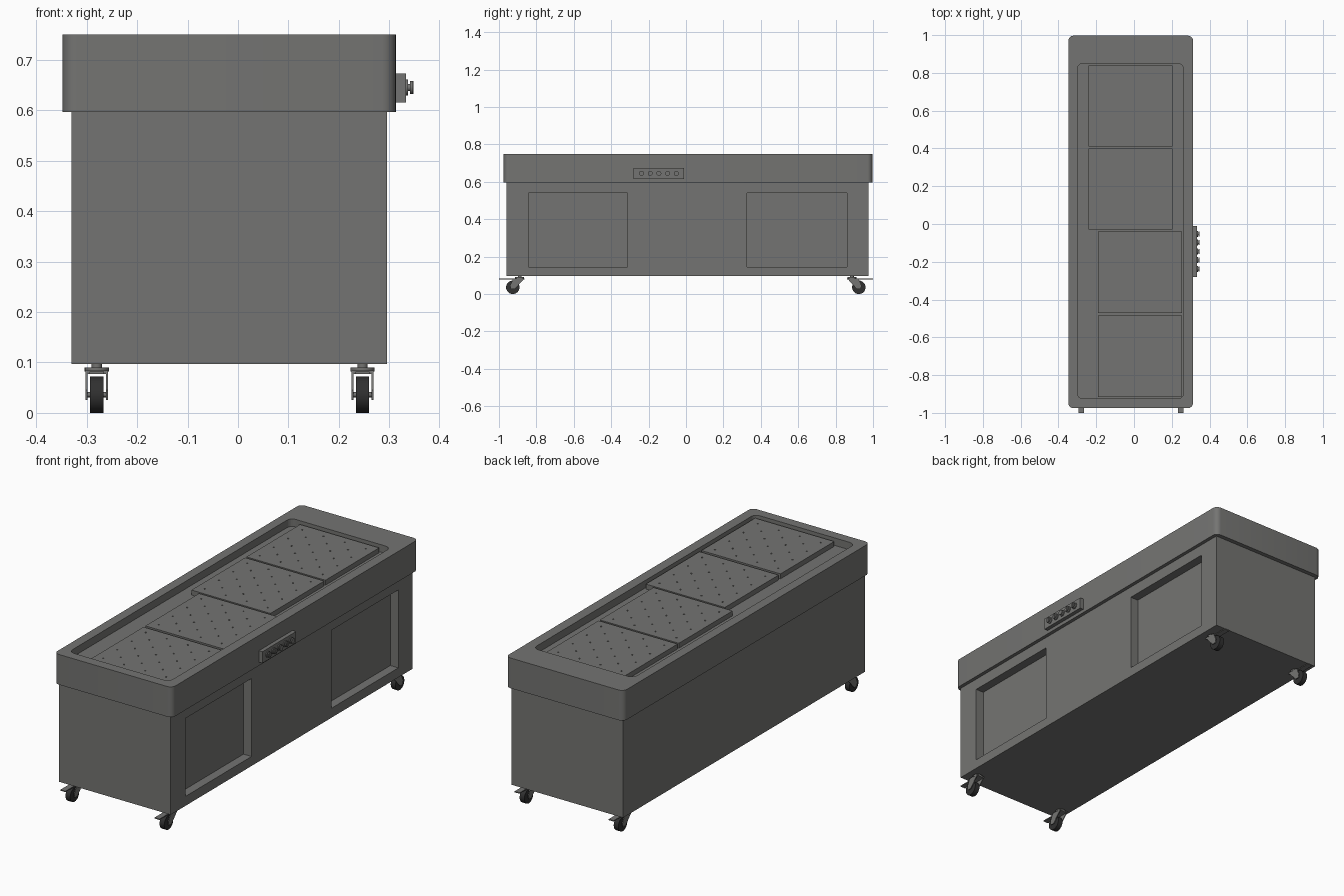
import bpy, bmesh, math
from mathutils import Matrix, Vector

if "Cube" in bpy.data.objects:
    bpy.data.objects.remove(bpy.data.objects["Cube"])

grey = bpy.data.materials.new("grey metal")
grey.diffuse_color = (0.175, 0.175, 0.168, 1)
grey.use_nodes = True
grey.node_tree.nodes["Principled BSDF"].inputs["Base Color"].default_value = grey.diffuse_color
rubber = bpy.data.materials.new("dark rubber")
rubber.diffuse_color = (0.03, 0.03, 0.03, 1)
rubber.use_nodes = True
rubber.node_tree.nodes["Principled BSDF"].inputs["Base Color"].default_value = rubber.diffuse_color


def finish(bm, name, smooth=False, mat=grey):
    bmesh.ops.recalc_face_normals(bm, faces=bm.faces[:])
    me = bpy.data.meshes.new(name)
    bm.to_mesh(me)
    bm.free()
    me.materials.append(mat)
    ob = bpy.data.objects.new(name, me)
    bpy.context.collection.objects.link(ob)
    if smooth:
        bpy.ops.object.select_all(action='DESELECT')
        ob.select_set(True)
        bpy.context.view_layer.objects.active = ob
        bpy.ops.object.shade_smooth_by_angle(angle=math.radians(35))
    return ob


def add_box(bm, x0, x1, y0, y1, z0, z1, round_z=0, seg=6):
    m = Matrix.Translation(((x0 + x1) / 2, (y0 + y1) / 2, (z0 + z1) / 2)) @ \
        Matrix.Diagonal((x1 - x0, y1 - y0, z1 - z0, 1))
    r = bmesh.ops.create_cube(bm, size=1, matrix=m)
    if round_z:
        es = {e for v in r['verts'] for e in v.link_edges
              if abs(e.verts[0].co.z - e.verts[1].co.z) > 1e-5}
        bmesh.ops.bevel(bm, geom=list(es), offset=round_z, segments=seg,
                        affect='EDGES', profile=0.5)


def add_cyl(bm, centre, r, depth, axis='Z', seg=24):
    rot = {'Z': Matrix(), 'X': Matrix.Rotation(math.pi / 2, 4, 'Y')}[axis]
    bmesh.ops.create_cone(bm, cap_ends=True, segments=seg, radius1=r,
                          radius2=r, depth=depth,
                          matrix=Matrix.Translation(centre) @ rot)


def box(name, *a, **k):
    bm = bmesh.new()
    add_box(bm, *a, **k)
    return finish(bm, name, smooth=bool(k.get('round_z')))


def cut(ob, bm):
    cutter = finish(bm, "cutter")
    cutter.hide_render = True
    mod = ob.modifiers.new("cut", 'BOOLEAN')
    mod.operation = 'DIFFERENCE'
    mod.solver = 'EXACT'
    mod.object = cutter
    bpy.ops.object.select_all(action='DESELECT')
    bpy.context.view_layer.objects.active = ob
    ob.select_set(True)
    bpy.ops.object.modifier_apply(modifier=mod.name)
    bpy.data.objects.remove(cutter)


# Cabinet with two recessed door bays on the right side
cabinet = box("cabinet", -0.33, 0.295, -0.96, 0.975, 0.097, 0.60)
bm = bmesh.new()
for y0, y1 in ((-0.842, -0.313), (0.327, 0.862)):
    add_box(bm, 0.25, 0.35, y0, y1, 0.145, 0.54)
cut(cabinet, bm)

# Top rim with shallow tray
rim = box("top_rim", -0.348, 0.313, -0.975, 0.997, 0.597, 0.75, round_z=0.028)
bm = bmesh.new()
add_box(bm, -0.30, 0.262, -0.925, 0.85, 0.712, 0.80, round_z=0.03)
cut(rim, bm)

# Four sliding panels lying in the tray, offset in pairs, with pin holes
for x0, y0 in ((-0.24, 0.41), (-0.24, -0.03), (-0.19, -0.47), (-0.19, -0.915)):
    panel = box("sliding_panel", x0, x0 + 0.443, y0, y0 + 0.43, 0.711, 0.737)
    bm = bmesh.new()
    for row in range(7):
        for col in range(4 - row % 2):
            add_cyl(bm, (x0 + 0.043 + 0.118 * col + 0.059 * (row % 2),
                         y0 + 0.045 + 0.057 * row, 0.737), 0.004, 0.006, seg=8)
    cut(panel, bm)

# Control box with five knobs
box("control_box", 0.30, 0.333, -0.28, -0.01, 0.615, 0.673)
for i in range(5):
    y = -0.238 + 0.0465 * i
    bm = bmesh.new()
    add_cyl(bm, (0.335, y, 0.645), 0.016, 0.005, 'X')
    add_cyl(bm, (0.339, y, 0.645), 0.007, 0.008, 'X', 16)
    add_cyl(bm, (0.344, y, 0.645), 0.013, 0.005, 'X')
    add_box(bm, 0.343, 0.348, y - 0.003, y + 0.003, 0.632, 0.658)
    finish(bm, "control_knob", True)

# Casters: wheel, axle, fork cheeks, swivel plate, stem and brake pedal
profile = [(0.862, 0.084), (0.915, 0.026), (0.935, 0.026), (0.94, 0.045),
           (0.922, 0.084)]
for x in (-0.28, 0.247):
    for s in (-1, 1):
        def Y(d):
            return s * d - 0.001

        def span(a, b):
            return min(Y(a), Y(b)), max(Y(a), Y(b))
        wy = Y(0.925)
        bm = bmesh.new()
        add_cyl(bm, (x, wy, 0.036), 0.036, 0.026, 'X', 32)
        finish(bm, "caster_wheel", True, rubber)
        bm = bmesh.new()
        add_cyl(bm, (x, wy, 0.036), 0.005, 0.044, 'X', 12)
        for cx in (x - 0.02, x + 0.02):
            f = bm.faces.new([bm.verts.new((cx - 0.002, Y(a), z))
                              for a, z in profile])
            r = bmesh.ops.extrude_face_region(bm, geom=[f])
            bmesh.ops.translate(bm, vec=Vector((0.004, 0, 0)), verts=[
                v for v in r['geom'] if isinstance(v, bmesh.types.BMVert)])
        add_box(bm, x - 0.022, x + 0.022, *span(0.862, 0.922), 0.077, 0.084)
        add_cyl(bm, (x, Y(0.888), 0.086), 0.024, 0.008)
        add_cyl(bm, (x, Y(0.888), 0.094), 0.010, 0.012)
        finish(bm, "caster_fork", True)
        box("brake_pedal", x - 0.014, x + 0.014, *span(0.915, 1.0),
            0.077, 0.082)
